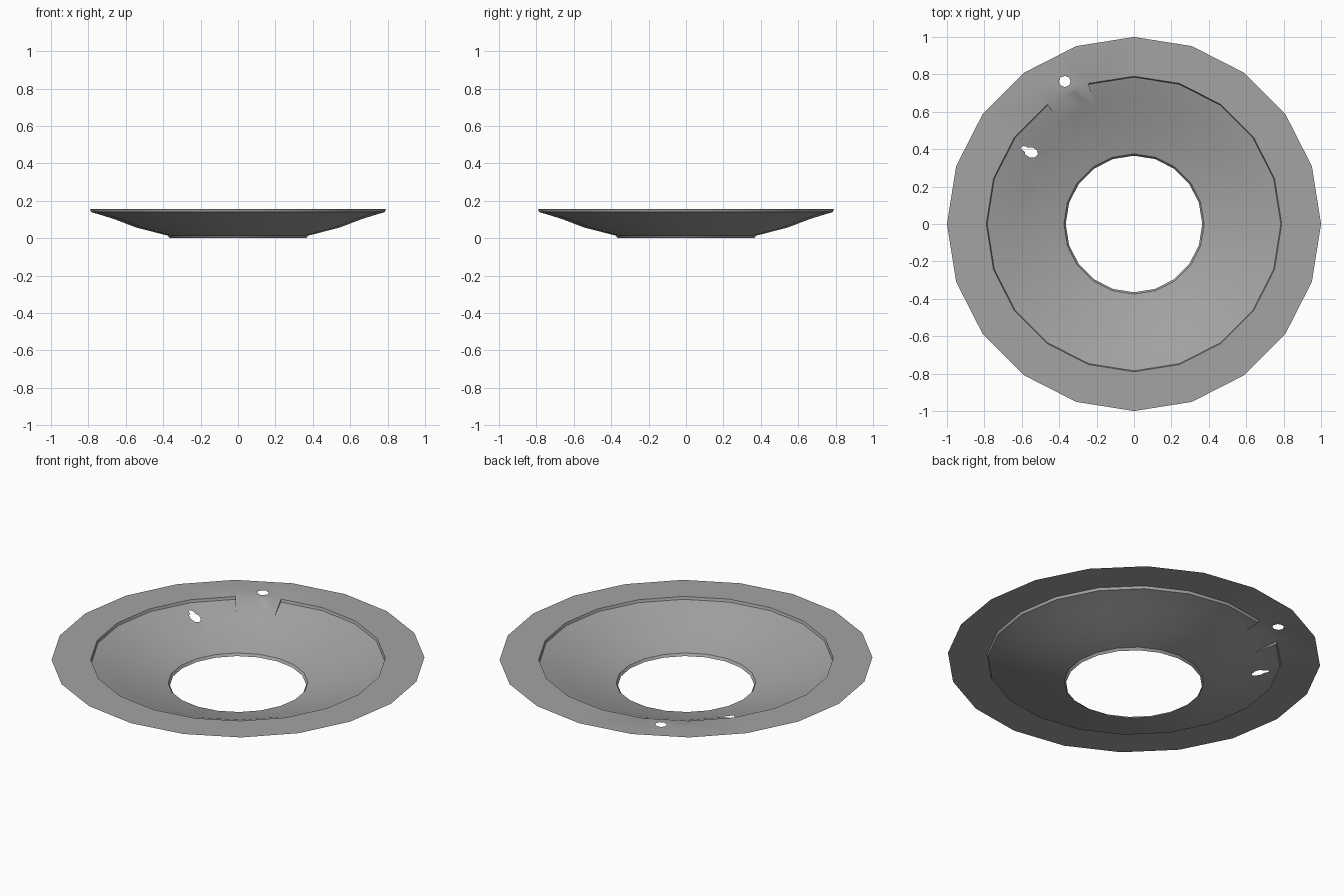
import bpy, bmesh, math
from mathutils import Vector

cube = bpy.data.objects.get("Cube")
if cube:
    bpy.data.objects.remove(cube, do_unlink=True)

SIDES = 20
GAP = 6  # segment where the rim runs straight into the bowl

# Radius and height of each ring, from brim edge to central opening
PROFILE = [(1.0, 0.155), (0.79, 0.155), (0.785, 0.14), (0.67, 0.105),
           (0.54, 0.056), (0.375, 0.014), (0.365, 0.0)]

grey = bpy.data.materials.new("plain grey")
grey.use_nodes = True
colour = (0.37, 0.37, 0.37, 1)
grey.diffuse_color = colour
grey.node_tree.nodes["Principled BSDF"].inputs["Base Color"].default_value = colour

bm = bmesh.new()


def ring(radius, z):
    angles = [math.tau * i / SIDES for i in range(SIDES)]
    return [bm.verts.new((radius * math.cos(a), radius * math.sin(a), z)) for a in angles]


# Brim, stepped lip and bowl
rings = [ring(r, z) for r, z in PROFILE]


def strip(outer, inner, i):
    j = (i + 1) % SIDES
    bm.faces.new((outer[i], outer[j], inner[j], inner[i]))


for i in range(SIDES):
    for k in range(len(rings) - 1):
        if i == GAP and k in (1, 2):
            continue
        strip(rings[k], rings[k + 1], i)

# Ramp through the gap, with its two small cheeks
rim, step, mid = rings[1:4]
strip(rim, mid, GAP)
bm.faces.new((rim[GAP], mid[GAP], step[GAP]))
bm.faces.new((rim[GAP + 1], step[GAP + 1], mid[GAP + 1]))


def punch(x, y, rx, ry, tilt=0.0, sides=8):
    """Cut a rounded opening straight down through the sheet."""
    centre = Vector((x, y, 0))
    corners = []
    for i in range(sides):
        a = math.tau * i / sides
        px, py = rx * math.cos(a), ry * math.sin(a)
        corners.append(centre + Vector((px * math.cos(tilt) - py * math.sin(tilt),
                                        px * math.sin(tilt) + py * math.cos(tilt), 0)))
    planes = []
    for a, b in zip(corners, corners[1:] + corners[:1]):
        d = b - a
        planes.append((a, Vector((d.y, -d.x, 0)).normalized()))

    inside = [f for f in bm.faces if touches(f, centre, max(rx, ry))]
    for point, normal in planes:
        parts = set(inside)
        for f in inside:
            parts.update(f.edges)
            parts.update(f.verts)
        cut = bmesh.ops.bisect_plane(bm, geom=list(parts), dist=1e-5,
                                     plane_co=point, plane_no=normal)
        pieces = [g for g in cut["geom"] if isinstance(g, bmesh.types.BMFace)]
        # Only the pieces still on the inner side need further cuts
        inside = [f for f in pieces
                  if (f.calc_center_median() - point).dot(normal) < 0]
    bmesh.ops.delete(bm, geom=inside, context="FACES")


def touches(face, centre, reach):
    xs = [v.co.x for v in face.verts]
    ys = [v.co.y for v in face.verts]
    return (min(xs) - reach < centre.x < max(xs) + reach
            and min(ys) - reach < centre.y < max(ys) + reach)


# Round hole in the brim, teardrop hole in the bowl
punch(-0.37, 0.762, 0.032, 0.03)
punch(-0.55, 0.383, 0.038, 0.028, -0.3)
punch(-0.583, 0.402, 0.022, 0.014, -0.3)

# Face the sheet upward
for f in bm.faces:
    f.normal_update()
    if f.normal.z < 0:
        f.normal_flip()

mesh = bpy.data.meshes.new("dish")
bm.to_mesh(mesh)
bm.free()
mesh.materials.append(grey)
dish = bpy.data.objects.new("dish", mesh)
bpy.context.collection.objects.link(dish)

bpy.ops.object.select_all(action="DESELECT")
dish.select_set(True)
bpy.context.view_layer.objects.active = dish
bpy.ops.object.shade_smooth_by_angle(angle=math.radians(30))
